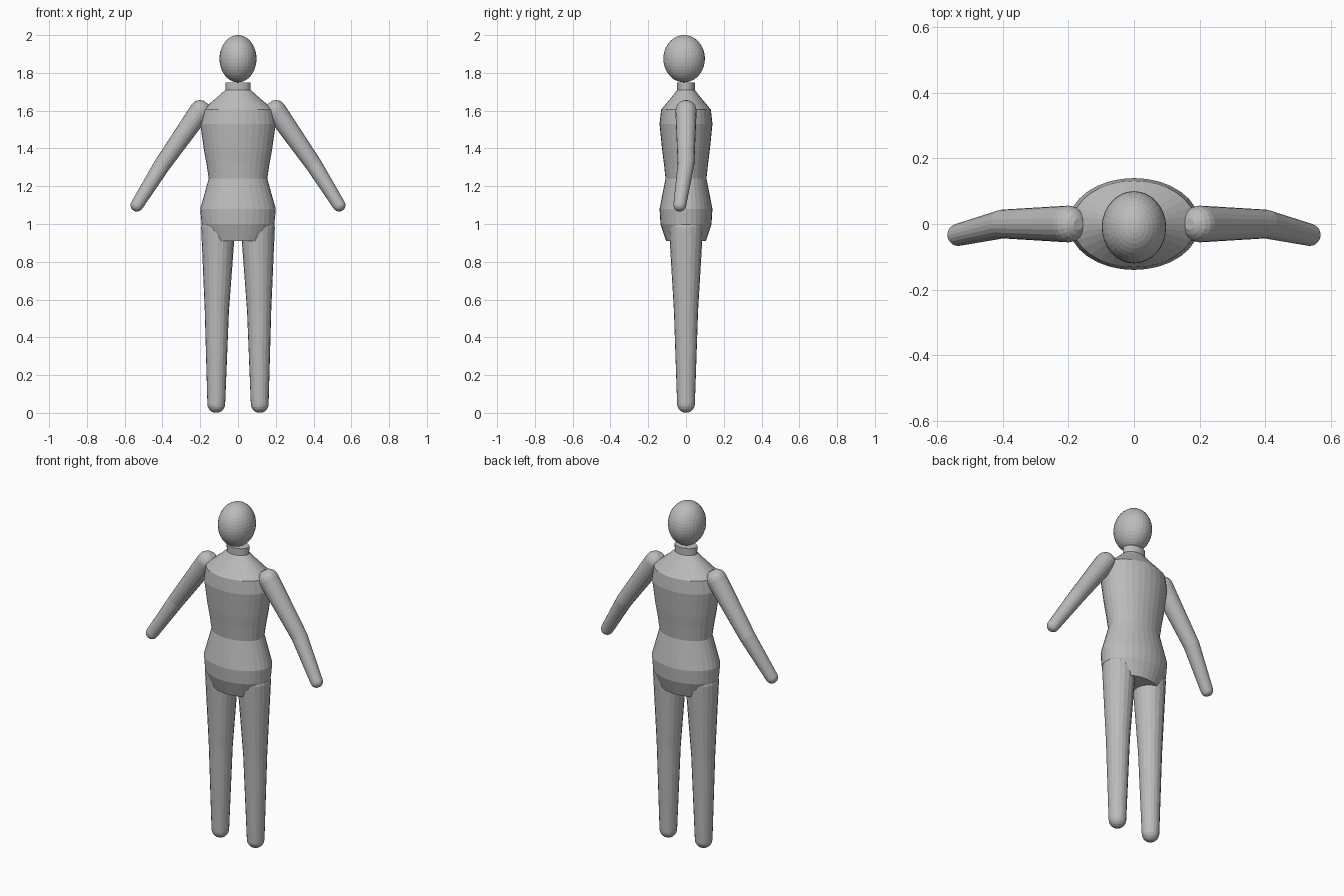
import bpy, bmesh, math
from mathutils import Vector

cube = bpy.data.objects.get("Cube")
if cube:
    bpy.data.objects.remove(cube, do_unlink=True)

grey = bpy.data.materials.new("plain_grey")
grey.use_nodes = True
grey.diffuse_color = (0.5, 0.5, 0.5, 1)
grey.node_tree.nodes["Principled BSDF"].inputs["Base Color"].default_value = (0.5, 0.5, 0.5, 1)


def add_object(name, bm):
    bmesh.ops.recalc_face_normals(bm, faces=bm.faces)
    mesh = bpy.data.meshes.new(name)
    bm.to_mesh(mesh)
    bm.free()
    mesh.materials.append(grey)
    obj = bpy.data.objects.new(name, mesh)
    bpy.context.collection.objects.link(obj)
    return obj


def skin_rings(name, rings, sides):
    """Join rings given as (centre, first half axis, second half axis) and cap the ends."""
    bm = bmesh.new()
    loops = []
    for centre, u, v in rings:
        angles = [math.tau * i / sides for i in range(sides)]
        loops.append([bm.verts.new(centre + u * math.cos(a) + v * math.sin(a)) for a in angles])
    for low, high in zip(loops, loops[1:]):
        for i in range(sides):
            j = (i + 1) % sides
            bm.faces.new((low[i], low[j], high[j], high[i]))
    bm.faces.new(loops[0])
    bm.faces.new(loops[-1])
    return add_object(name, bm)


def lathe(name, profile, depth_ratio, sides=32):
    """Elliptical body of revolution from (height, half width) pairs."""
    rings = [(Vector((0, 0, z)), Vector((r, 0, 0)), Vector((0, r * depth_ratio, 0)))
             for z, r in profile]
    return skin_rings(name, rings, sides)


def limb(name, joints, sides=20, cap_steps=5):
    """Tapered tube through (point, radius) joints with round ends."""
    points = [Vector(p) for p, r in joints]
    radii = [r for p, r in joints]
    start = (points[1] - points[0]).normalized()
    end = (points[-1] - points[-2]).normalized()
    stations = []
    for k in range(1, cap_steps):
        a = math.pi / 2 * k / cap_steps
        stations.append((points[0] - start * radii[0] * math.cos(a), radii[0] * math.sin(a), start))
    for i, (p, r) in enumerate(zip(points, radii)):
        before = (p - points[i - 1]).normalized() if i else start
        after = (points[i + 1] - p).normalized() if i < len(points) - 1 else end
        stations.append((p, r, (before + after).normalized()))
    for k in range(cap_steps - 1, 0, -1):
        a = math.pi / 2 * k / cap_steps
        stations.append((points[-1] + end * radii[-1] * math.cos(a), radii[-1] * math.sin(a), end))
    rings = []
    for p, r, direction in stations:
        u = Vector((0, 1, 0)).cross(direction).normalized()
        rings.append((p, u * r, direction.cross(u) * r))
    return skin_rings(name, rings, sides)


# Torso from crotch to collar, then the neck
lathe("torso", [(0.91, 0.15), (1.0, 0.193), (1.08, 0.2), (1.24, 0.155), (1.32, 0.167),
                (1.39, 0.18), (1.46, 0.19), (1.53, 0.2), (1.605, 0.188),
                (1.65, 0.135), (1.68, 0.1), (1.71, 0.067)], 0.7)
lathe("neck", [(1.69, 0.065), (1.75, 0.066)], 0.72)

# Egg-shaped head, set slightly forward
bm = bmesh.new()
bmesh.ops.create_uvsphere(bm, u_segments=32, v_segments=20, radius=1)
bmesh.ops.scale(bm, vec=(0.098, 0.11, 0.125), verts=bm.verts)
bmesh.ops.translate(bm, vec=(0, -0.01, 1.875), verts=bm.verts)
add_object("head", bm)

# Arms and legs on both sides
for side, s in (("left", 1), ("right", -1)):
    limb(side + "_arm", [((0.2 * s, 0, 1.6), 0.056), ((0.4 * s, 0, 1.315), 0.044),
                         ((0.535 * s, -0.033, 1.1), 0.034)])
    limb(side + "_leg", [((0.105 * s, 0, 0.98), 0.09), ((0.112 * s, 0, 0.54), 0.064),
                         ((0.115 * s, 0, 0.047), 0.047)])
